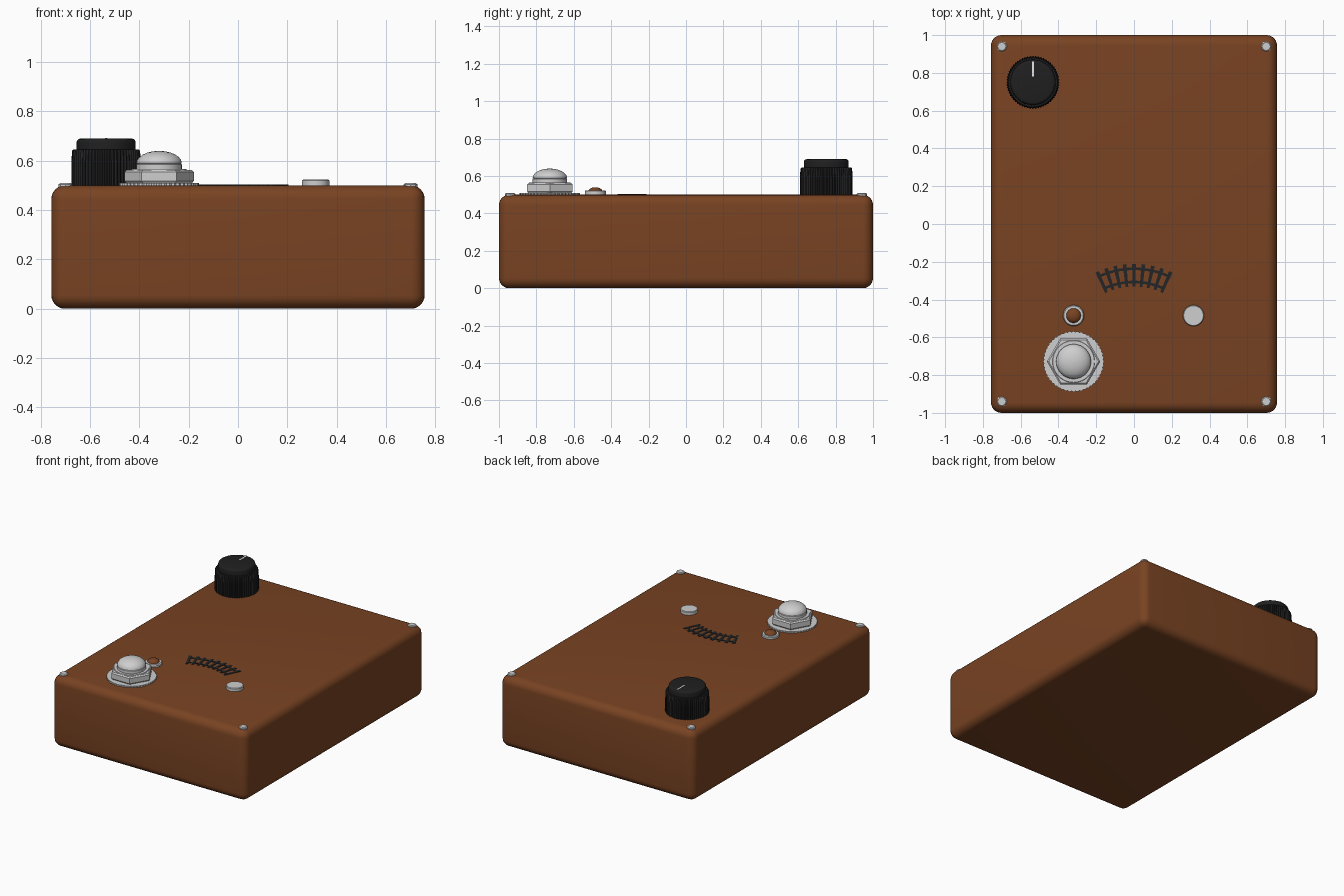
import bpy, bmesh, math
from mathutils import Matrix

if "Cube" in bpy.data.objects:
    bpy.data.objects.remove(bpy.data.objects["Cube"])

TOP = 0.5


def material(name, rgb):
    m = bpy.data.materials.new(name)
    m.diffuse_color = (*rgb, 1)
    m.use_nodes = True
    m.node_tree.nodes["Principled BSDF"].inputs["Base Color"].default_value = m.diffuse_color
    return m


BROWN = material("brown paint", (0.19, 0.056, 0.016))
BLACK = material("black plastic", (0.014, 0.014, 0.014))
SILVER = material("silver metal", (0.62, 0.62, 0.63))
WHITE = material("white mark", (0.80, 0.80, 0.80))
INK = material("dark ink", (0.016, 0.018, 0.020))


def finish(bm, name, mat, angle=35):
    bmesh.ops.recalc_face_normals(bm, faces=bm.faces)
    mesh = bpy.data.meshes.new(name)
    bm.to_mesh(mesh)
    bm.free()
    ob = bpy.data.objects.new(name, mesh)
    bpy.context.collection.objects.link(ob)
    mesh.materials.append(mat)
    bpy.ops.object.select_all(action='DESELECT')
    ob.select_set(True)
    bpy.context.view_layer.objects.active = ob
    bpy.ops.object.shade_smooth_by_angle(angle=math.radians(angle))
    return ob


def lathe(name, mat, x, y, profile, sides=48, teeth=0.0, turn=0.0):
    """Closed turned shape from (radius, height above lid); teeth pulls in every other side point."""
    bm = bmesh.new()
    rings = []
    for r, h in profile:
        ring = []
        for i in range(sides):
            a = turn + 2 * math.pi * i / sides
            rr = r - (teeth if i % 2 else 0)
            ring.append(bm.verts.new((x + rr * math.cos(a), y + rr * math.sin(a), TOP + h)))
        rings.append(ring)
    for lo, hi in zip(rings, rings[1:]):
        for i in range(sides):
            j = (i + 1) % sides
            bm.faces.new((lo[i], lo[j], hi[j], hi[i]))
    bm.faces.new(rings[0])
    bm.faces.new(rings[-1])
    return finish(bm, name, mat)


def dome(r, h0, h1, steps=6):
    """Quarter-ellipse profile points from the rim up to a small flat."""
    return [(r * math.cos(t), h0 + (h1 - h0) * math.sin(t))
            for t in (math.pi / 2 * 0.97 * i / steps for i in range(steps + 1))]


# Rounded enclosure
bm = bmesh.new()
bmesh.ops.create_cube(bm, size=1, matrix=Matrix.Translation((0, 0, TOP / 2))
                      @ Matrix.Diagonal((1.514, 2, TOP, 1)))
bmesh.ops.bevel(bm, geom=bm.edges[:], offset=0.055, segments=6, profile=0.5, affect='EDGES')
finish(bm, "enclosure", BROWN)

# Control knob: fluted skirt, smooth cap, pointer line
KX, KY = -0.535, 0.75
lathe("knob_skirt", BLACK, KX, KY, [(0.141, 0), (0.141, 0.09), (0.138, 0.14), (0.132, 0.146)],
      sides=120, teeth=0.006)
lathe("knob_cap", BLACK, KX, KY,
      [(0.12, 0.14), (0.12, 0.172), (0.118, 0.182), (0.112, 0.188), (0.104, 0.19)], sides=64)
bm = bmesh.new()
bmesh.ops.create_cube(bm, size=1, matrix=Matrix.Translation((KX, KY + 0.07, TOP + 0.189))
                      @ Matrix.Diagonal((0.010, 0.08, 0.006, 1)))
finish(bm, "knob_pointer", WHITE)

# Foot switch: toothed washer, hex nut, collar and domed button
FX, FY = -0.32, -0.728
lathe("switch_washer", SILVER, FX, FY, [(0.162, 0), (0.162, 0.01)], sides=96, teeth=0.005)
lathe("switch_nut", SILVER, FX, FY,
      [(0.132, 0.008), (0.141, 0.018), (0.141, 0.054), (0.132, 0.062)], sides=6)
lathe("switch_nut_face", SILVER, FX, FY, [(0.114, 0.058), (0.110, 0.066)])
lathe("switch_button", SILVER, FX, FY,
      [(0.092, 0.06), (0.092, 0.085), (0.088, 0.088)] + dome(0.092, 0.09, 0.14))

# Indicator lamp: flat bezel with a small coloured dome
LX, LY = -0.32, -0.485
lathe("lamp_bezel", SILVER, LX, LY, [(0.056, 0), (0.056, 0.012), (0.051, 0.018)], sides=40)
lathe("lamp_dome", BROWN, LX, LY, dome(0.039, 0.016, 0.04), sides=32)

# Flat plug opposite the lamp
lathe("plug", SILVER, 0.315, LY, [(0.056, 0), (0.056, 0.019), (0.052, 0.023)], sides=40)

# Lid screws in the corners
for sx, sx_name in ((-1, "left"), (1, "right")):
    for sy, sy_name in ((-1, "front"), (1, "back")):
        lathe(f"screw_{sy_name}_{sx_name}", SILVER, 0.7 * sx, 0.94 * sy,
              [(0.028, -0.02), (0.028, 0.004), (0.022, 0.009)], sides=8)

# Printed curved track: two arc rails crossed by radial ties
CY, SPAN = -0.683, math.radians(24.4)


def arc_plate(bm, r0, r1, a0, a1, steps):
    """Thin annular sector; angles are measured from +y."""
    cols = []
    for i in range(steps + 1):
        a = a0 + (a1 - a0) * i / steps
        cols.append([bm.verts.new((r * math.sin(a), CY + r * math.cos(a), TOP + h))
                     for r, h in ((r0, -0.002), (r1, -0.002), (r1, 0.003), (r0, 0.003))])
    for p, q in zip(cols, cols[1:]):
        for k in range(4):
            m = (k + 1) % 4
            bm.faces.new((p[k], p[m], q[m], q[k]))
    bm.faces.new(cols[0])
    bm.faces.new(cols[-1])


bm = bmesh.new()
for r in (0.446, 0.376):
    arc_plate(bm, r - 0.007, r + 0.007, -SPAN, SPAN, 20)
for i in range(9):
    a = SPAN * (i - 4) / 4
    arc_plate(bm, 0.352, 0.472, a - 0.021, a + 0.021, 1)
finish(bm, "track_print", INK)
